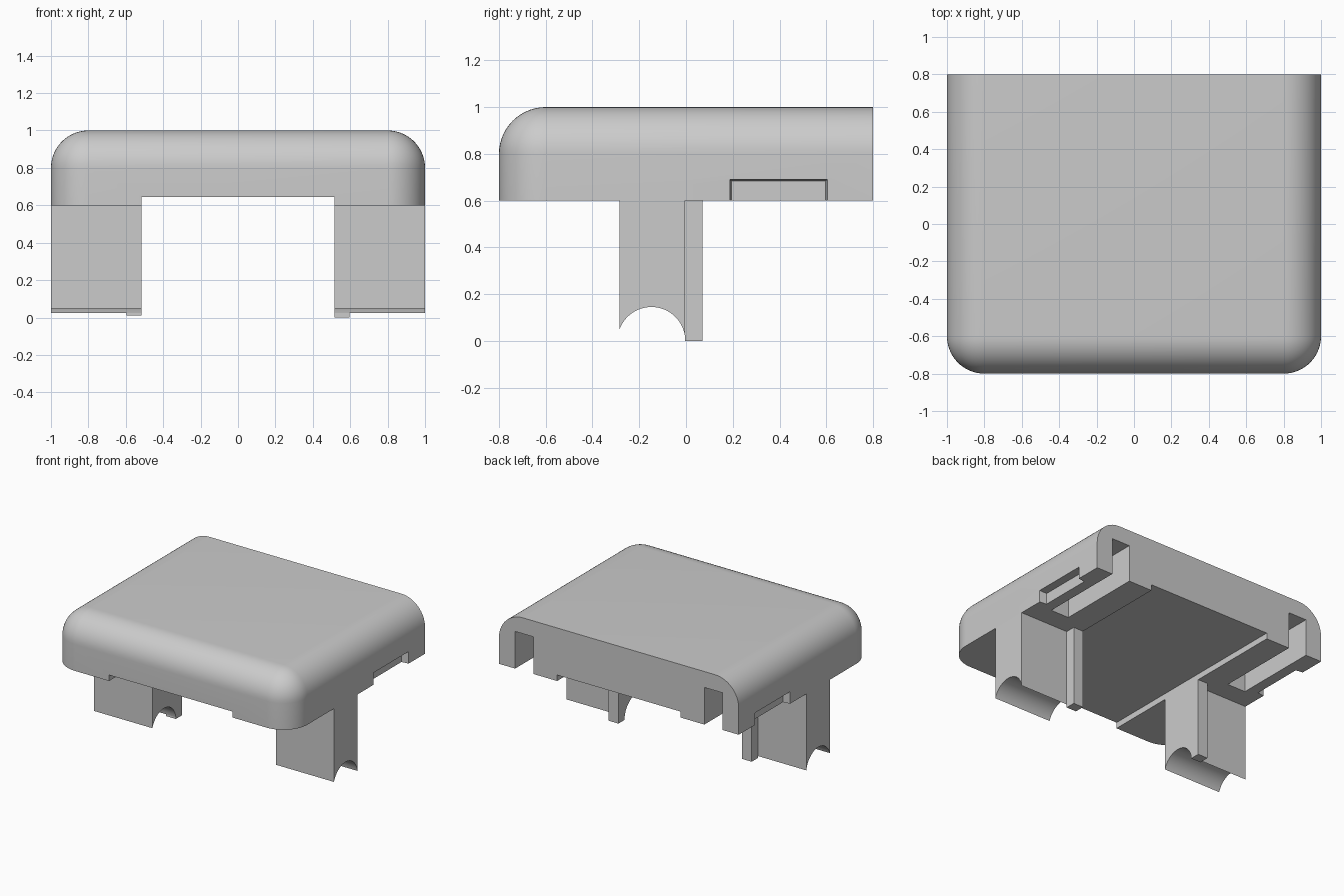
import bpy, bmesh, math
from mathutils import Vector

old = bpy.data.objects.get("Cube")
if old:
    bpy.data.objects.remove(old, do_unlink=True)

GREY = (0.6, 0.6, 0.6, 1.0)
mat = bpy.data.materials.new("plain grey")
mat.use_nodes = True
mat.diffuse_color = GREY
mat.node_tree.nodes["Principled BSDF"].inputs["Base Color"].default_value = GREY


def add_object(name, bm):
    bmesh.ops.recalc_face_normals(bm, faces=bm.faces)
    mesh = bpy.data.meshes.new(name)
    bm.to_mesh(mesh)
    bm.free()
    mesh.materials.append(mat)
    obj = bpy.data.objects.new(name, mesh)
    bpy.context.collection.objects.link(obj)
    return obj


def box_mesh(lo, hi):
    lo, hi = Vector(lo), Vector(hi)
    bm = bmesh.new()
    bmesh.ops.create_cube(bm, size=1)
    for v in bm.verts:
        v.co = (lo + hi) / 2 + v.co * (hi - lo)
    return bm


def box(name, lo, hi, side=1):
    """Box given for the +x side; side=-1 mirrors it."""
    xs = sorted((lo[0] * side, hi[0] * side))
    return add_object(name, box_mesh((xs[0], *lo[1:]), (xs[1], *hi[1:])))


def select(obj):
    bpy.ops.object.select_all(action='DESELECT')
    obj.select_set(True)
    bpy.context.view_layer.objects.active = obj


def cut(obj, cutter):
    mod = obj.modifiers.new("cut", 'BOOLEAN')
    mod.operation, mod.solver, mod.object = 'DIFFERENCE', 'EXACT', cutter
    select(obj)
    bpy.ops.object.modifier_apply(modifier=mod.name)
    bpy.data.objects.remove(cutter, do_unlink=True)


# Cover: rounded on the front, both sides and the front corners, flat at the back
BOTTOM, INNER = 0.6, 0.515
bm = box_mesh((-1, -0.8, BOTTOM), (1, 0.8, 1))
rounded = []
for e in bm.edges:
    mid = (e.verts[0].co + e.verts[1].co) / 2
    on_top = mid.z > 0.99 and mid.y < 0.7
    front_corner = mid.y < -0.7 and abs(mid.x) > 0.9 and mid.z < 0.9
    if on_top or front_corner:
        rounded.append(e)
bmesh.ops.bevel(bm, geom=rounded, offset=0.2, segments=14, profile=0.5,
                affect='EDGES', clamp_overlap=False)
cover = add_object("cover", bm)

# Shallow channel along the middle of the underside
cut(cover, box("channel_cutter", (-INNER, -1, 0.5), (INNER, 1, 0.645)))

for side in (1, -1):
    # Slot open to the back and underneath
    cut(cover, box("slot_cutter", (0.713, 0.15, 0.5), (0.865, 1, 0.88), side))
    # Finger recess in the side wall, with a slightly flared rim
    recess = box("recess_cutter", (0.945, 0.195, 0.5), (1.01, 0.597, 0.683), side)
    for v in recess.data.vertices:
        if abs(v.co.x) > 1:
            v.co.y += 0.009 * (1 if v.co.y > 0.4 else -1)
            v.co.z += 0.009 * (v.co.z > BOTTOM)
    cut(cover, recess)

select(cover)
bpy.ops.object.shade_smooth_by_angle(angle=math.radians(25))

# Legs: a side profile with a round saddle underneath, extruded across
FRONT, BACK = -0.285, -0.005
CENTRE, RADIUS, STEPS = -0.148, 0.145, 32
for side, word in ((1, "left"), (-1, "right")):
    start = math.acos((FRONT - CENTRE) / RADIUS)
    end = math.acos((BACK - CENTRE) / RADIUS)
    profile = [(BACK, BOTTOM), (FRONT, BOTTOM)]
    for i in range(STEPS + 1):
        a = start + (end - start) * i / STEPS
        profile.append((CENTRE + RADIUS * math.cos(a), RADIUS * math.sin(a)))
    bm = bmesh.new()
    face = bm.faces.new([bm.verts.new((side * INNER, y, z)) for y, z in profile])
    new = bmesh.ops.extrude_face_region(bm, geom=[face])["geom"]
    bmesh.ops.translate(bm, vec=(side * (1 - INNER), 0, 0),
                        verts=[v for v in new if isinstance(v, bmesh.types.BMVert)])
    leg = add_object(word + "_leg", bm)
    select(leg)
    bpy.ops.object.shade_smooth_by_angle(angle=math.radians(25))

    # Narrow rib behind the inner edge of each leg
    foot = 0 if side == 1 else 0.01
    box(word + "_rib", (INNER, BACK, foot), (0.597, 0.07, BOTTOM), side)
